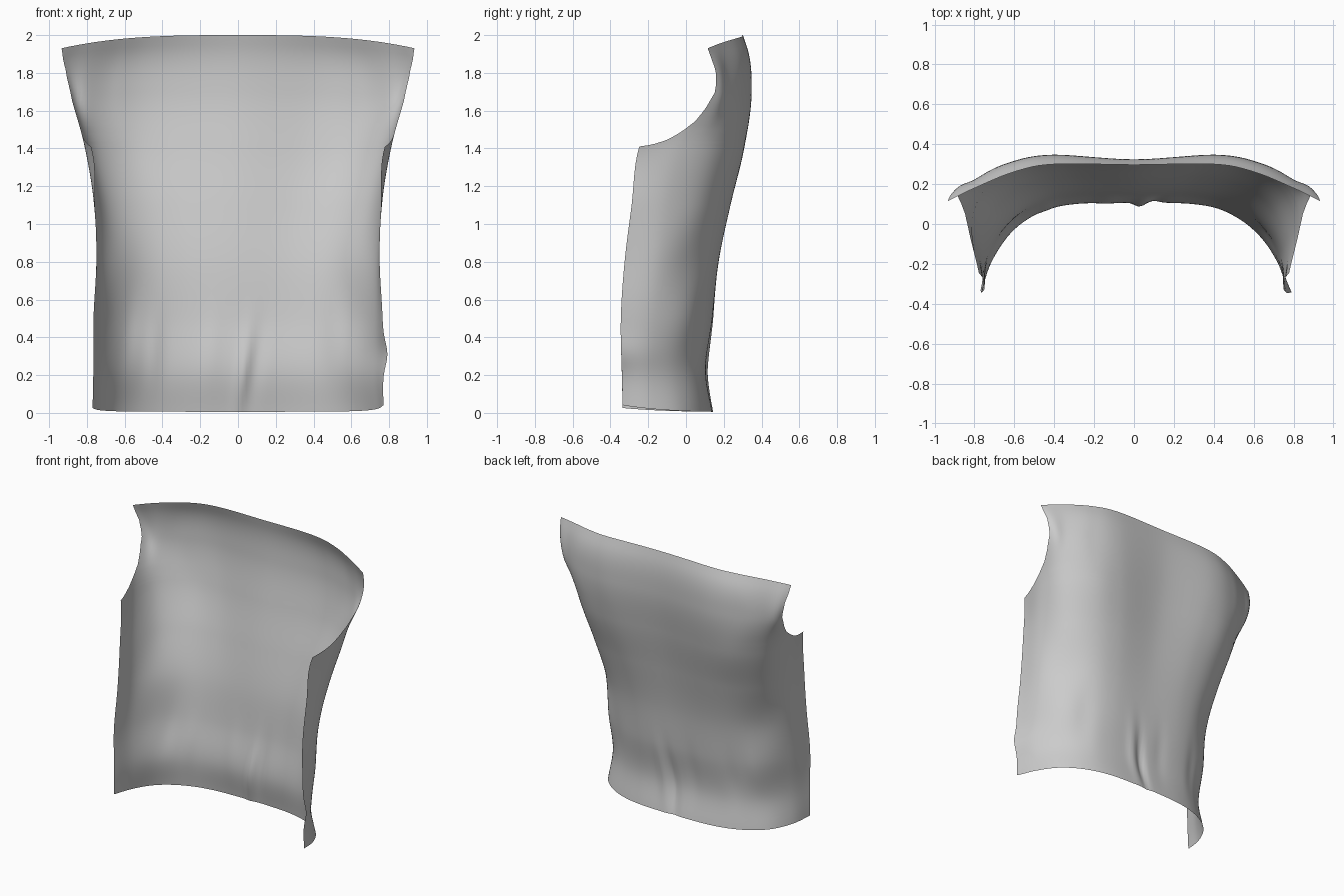
import bpy
from math import exp

if "Cube" in bpy.data.objects:
    bpy.data.objects.remove(bpy.data.objects["Cube"])

# Half cross-sections of the back panel: height, then (x, y) from spine to side edge
SECTIONS = [
    (0.0, [(0, .142), (.30, .13), (.50, .075), (.65, -.03), (.735, -.18), (.77, -.335)]),
    (0.2, [(0, .107), (.30, .10), (.48, .055), (.62, -.05), (.715, -.19), (.766, -.34)]),
    (0.5, [(0, .14), (.30, .135), (.49, .085), (.635, -.015), (.725, -.17), (.765, -.345)]),
    (0.8, [(0, .168), (.30, .17), (.49, .125), (.64, .01), (.733, -.14), (.75, -.325)]),
    (1.1, [(0, .22), (.33, .235), (.54, .193), (.69, .08), (.757, -.10), (.757, -.288)]),
    (1.4, [(0, .28), (.38, .308), (.60, .272), (.76, .15), (.81, -.03), (.775, -.25)]),
    (1.7, [(0, .322), (.42, .347), (.65, .30), (.80, .22), (.88, .152), (.92, -.12)]),
    (1.92, [(0, .315), (.41, .328), (.62, .288), (.80, .205), (.925, .138), (.97, .02)]),
    (2.0, [(0, .297), (.40, .30), (.60, .262), (.80, .18), (.93, .117), (1.0, .08)]),
]
# Armhole edge: (row height, y where the cloth ends)
ARMHOLE = [(1.41, -.25), (1.42, -.18), (1.445, -.10), (1.49, -.02), (1.55, .05),
           (1.62, .10), (1.72, .152), (1.78, .16), (1.86, .157), (2.0, .115)]
# Folds near the hem: x at hem, lean, width, depth, middle height, half height
FOLDS = [(.0, .12, .03, .02, .2, .22), (.075, .12, .035, -.01, .28, .2),
         (-.45, .03, .04, .007, .35, .18), (-.62, .08, .05, -.008, .4, .2),
         (.5, .02, .06, .008, .42, .2), (-.15, .05, .05, .006, .35, .2)]


def catmull(p0, p1, p2, p3, t):
    return tuple(.5 * (2*b + (c-a)*t + (2*a-5*b+4*c-d)*t*t + (3*b-a-3*c+d)*t**3)
                 for a, b, c, d in zip(p0, p1, p2, p3))


def section(z):
    """Control points of the half cross-section at height z (spline through rows)."""
    last = len(SECTIONS) - 1
    k = min(max(i for i, s in enumerate(SECTIONS) if s[0] <= z + 1e-9), last - 1)
    h = SECTIONS[k+1][0] - SECTIONS[k][0]
    t = (z - SECTIONS[k][0]) / h

    def slope(i, p, c):
        lo, hi = max(i-1, 0), min(i+1, last)
        s = [(SECTIONS[b][1][p][c] - SECTIONS[a][1][p][c]) / (SECTIONS[b][0] - SECTIONS[a][0])
             for a, b in ((lo, lo+1), (hi-1, hi))]
        wl, wh = SECTIONS[lo+1][0] - SECTIONS[lo][0], SECTIONS[hi][0] - SECTIONS[hi-1][0]
        return (s[0]*wh + s[1]*wl) / (wl + wh)

    def value(p, c):
        a, b = SECTIONS[k][1][p][c], SECTIONS[k+1][1][p][c]
        return (a*(2*t**3 - 3*t*t + 1) + b*(3*t*t - 2*t**3)
                + h*slope(k, p, c)*(t**3 - 2*t*t + t) + h*slope(k+1, p, c)*(t**3 - t*t))
    return [(value(p, 0), value(p, 1)) for p in range(6)]


def edge_y(z):
    if z <= ARMHOLE[0][0]:
        return -9
    for (a, ya), (b, yb) in zip(ARMHOLE, ARMHOLE[1:]):
        if z <= b:
            return ya + (yb - ya) * (z - a) / (b - a)
    return ARMHOLE[-1][1]


def half_row(z, n):
    """Smooth half row, trimmed at the armhole, resampled to n+1 even points."""
    c = section(z)
    first = (-c[1][0], c[1][1])
    last = (2*c[-1][0] - c[-2][0], 2*c[-1][1] - c[-2][1])
    c = [first] + c + [last]
    pts = [catmull(*c[i:i+4], j/20) for i in range(len(c)-3) for j in range(20)] + [c[-2]]
    lim, out = edge_y(z), [pts[0]]
    for p, q in zip(pts, pts[1:]):
        if q[0] > .5 and q[1] < lim:
            t = (p[1] - lim) / (p[1] - q[1])
            out.append((p[0] + (q[0]-p[0])*t, lim))
            break
        out.append(q)
    dist = [0]
    for p, q in zip(out, out[1:]):
        dist.append(dist[-1] + ((q[0]-p[0])**2 + (q[1]-p[1])**2)**.5)
    res, k = [], 0
    for i in range(n + 1):
        d = dist[-1] * i / n
        while k < len(dist) - 2 and dist[k+1] < d:
            k += 1
        t = (d - dist[k]) / max(dist[k+1] - dist[k], 1e-9)
        res.append(tuple(a + (b-a)*t for a, b in zip(out[k], out[k+1])))
    return res


def drape(x, y, z, u):
    """Add folds, the flared right side and the curved neck and hem lines."""
    for fx, lean, w, depth, zm, zh in FOLDS:
        y -= depth * exp(-((x - fx - lean*z)/w)**2 - ((z - zm)/zh)**2)
    if u > 0:
        x += .025 * u**6 * exp(-((z - .3)/.1)**2)
    top = max(0, (z - 1.5) / .5)
    low = max(0, 1 - z/.4)
    z += -.07 * top * (abs(x)/.935)**3 + low * (.006 + (.035 if u > 0 else .02) * abs(u)**5)
    return x, y, z


# Back panel of the garment: one open sheet
N = 44
heights = sorted({round(i*.025, 3) for i in range(81)} | {1.41, 1.413, 1.417, 1.435, 1.44, 1.46})
verts, faces = [], []
for z in heights:
    half = half_row(z, N)
    row = [(-x, y, -i/N) for i, (x, y) in enumerate(half)][:0:-1]
    row += [(x, y, i/N) for i, (x, y) in enumerate(half)]
    verts += [drape(x, y, z, u) for x, y, u in row]
W = 2*N + 1
for r in range(len(heights) - 1):
    for i in range(W - 1):
        a = r*W + i
        faces.append((a, a + W, a + W + 1, a + 1))

mesh = bpy.data.meshes.new("shirt_back_panel")
mesh.from_pydata(verts, [], faces)
panel = bpy.data.objects.new("shirt_back_panel", mesh)
bpy.context.collection.objects.link(panel)
mesh.polygons.foreach_set("use_smooth", [True] * len(mesh.polygons))
mesh.update()
